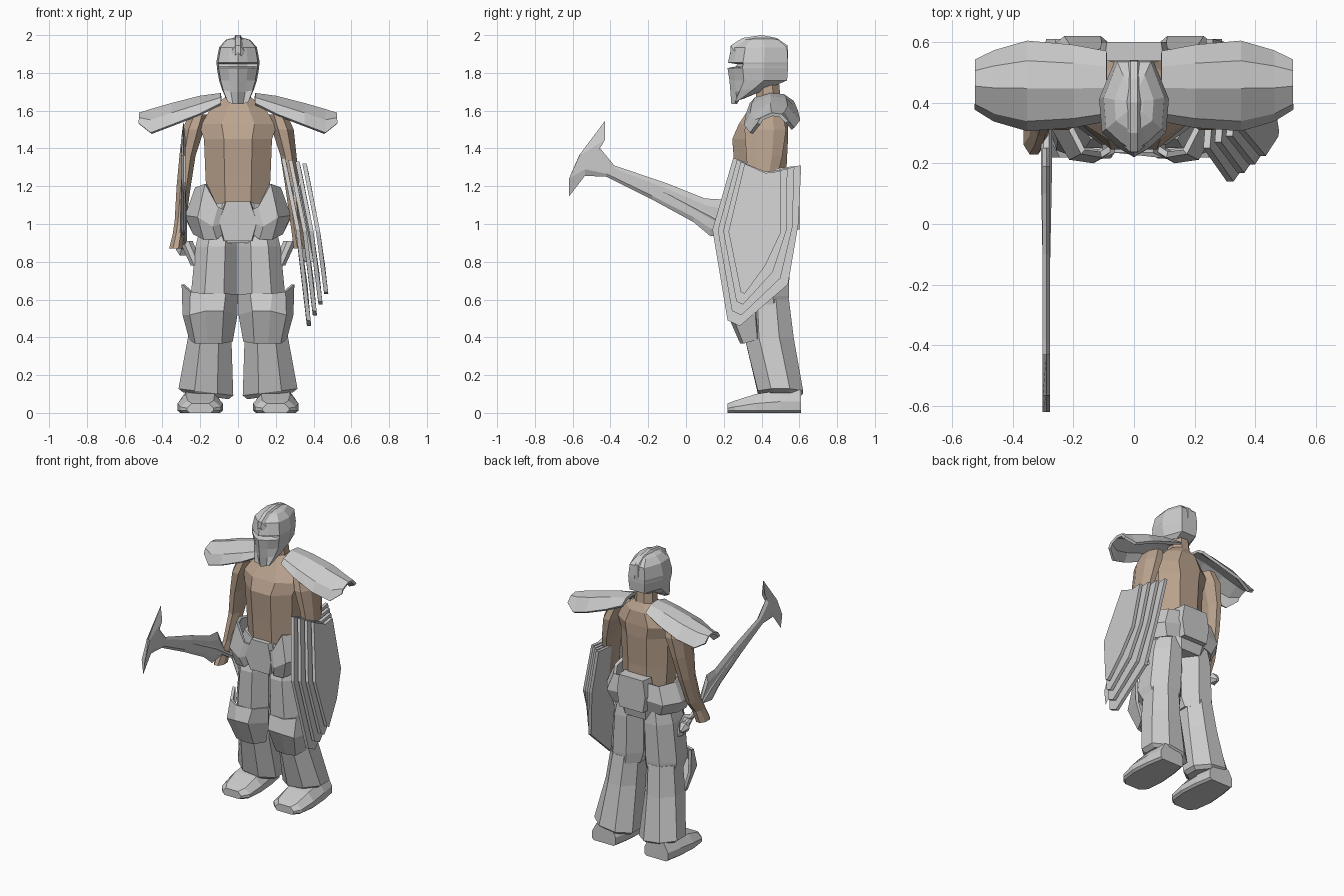
import bpy, bmesh, math

skin = bpy.data.materials.new("skin")
skin.diffuse_color = (0.50, 0.37, 0.275, 1)


def finish(name, bm, mirror=False, thick=0, mat=None):
    bmesh.ops.recalc_face_normals(bm, faces=bm.faces)
    me = bpy.data.meshes.new(name)
    bm.to_mesh(me)
    bm.free()
    ob = bpy.data.objects.new(name, me)
    bpy.context.collection.objects.link(ob)
    if mat:
        me.materials.append(mat)
    if thick:
        m = ob.modifiers.new("thickness", 'SOLIDIFY')
        m.thickness, m.offset = thick, 0
    if mirror:
        ob.modifiers.new("mirror", 'MIRROR')
    return ob


def grid(name, rows, closed=False, **kw):
    """Skin a list of equal-length point rows; closed rows become a capped loft."""
    bm = bmesh.new()
    v = [[bm.verts.new(p) for p in r] for r in rows]
    n = len(rows[0])
    for a, b in zip(v, v[1:]):
        for i in range(n if closed else n - 1):
            j = (i + 1) % n
            bm.faces.new((a[i], a[j], b[j], b[i]))
    if closed:
        bm.faces.new(v[0])
        bm.faces.new(v[-1])
    return finish(name, bm, **kw)


def octagon(x0, x1, y0, y1, z, tilt=0):
    """Flat-sided horizontal octagon filling the given extents."""
    pts = []
    for i in range(8):
        a = math.pi * (i + 0.5) / 4
        c, s = math.cos(a) / math.cos(math.pi / 8), math.sin(a) / math.cos(math.pi / 8)
        x = (x0 + x1) / 2 + c * (x1 - x0) / 2
        pts.append((x, (y0 + y1) / 2 + s * (y1 - y0) / 2, z + tilt * c))
    return pts


def tube(name, sections, **kw):
    return grid(name, [octagon(*s) for s in sections], closed=True, **kw)


def prism(name, *rings, **kw):
    return grid(name, rings, closed=True, **kw)


# Bare torso, neck and arms
tube("torso", [(-.16, .16, .27, .53, 1.05), (-.172, .172, .26, .53, 1.25), (-.18, .18, .245, .54, 1.45),
               (-.21, .21, .28, .54, 1.53), (-.13, .13, .34, .53, 1.62), (-.07, .07, .37, .50, 1.67),
               (-.06, .06, .37, .49, 1.78)], mat=skin)
tube("arm", [(.16, .26, .33, .51, 1.58), (.18, .295, .31, .53, 1.50), (.225, .31, .32, .51, 1.36),
             (.25, .325, .33, .47, 1.2), (.275, .335, .29, .41, 1.02), (.285, .345, .26, .36, .95),
             (.295, .365, .23, .34, .87)], mirror=True, mat=skin)


# Helmet: ridged front, eye slit, tapering chin
def helm(z, w, yf, yb, tilt=0, inset=0):
    ym = yf + (yb - yf) * .4
    half = [(0, yf + inset, z), (w * .45, yf + .03 + inset, z), (w * .92, yf + (yb - yf) * .25, z + tilt * .4),
            (w, ym + (yb - yf) * .2, z + tilt * .7), (w * .55, yb, z + tilt), (0, yb, z + tilt)]
    return half + [(-x, y, h) for x, y, h in half[-2:0:-1]]


grid("helmet", [helm(1.635, .06, .24, .31, .03), helm(1.70, .085, .235, .44, .02), helm(1.76, .10, .23, .535),
                helm(1.826, .112, .22, .54), helm(1.834, .112, .22, .54, 0, .045),
                helm(1.846, .113, .225, .54, 0, .045), helm(1.854, .115, .222, .54),
                helm(1.935, .10, .24, .535), helm(1.975, .065, .29, .49), helm(1.985, .03, .34, .45)], closed=True)
crest_line = [(.235, 1.90), (.237, 1.945), (.30, 1.985), (.40, 2.0), (.48, 1.985), (.538, 1.945), (.541, 1.85)]
grid("helmet_crest", [[(-.035, y + (.40 - y) * .12, z - .03), (-.012, y, z), (.012, y, z), (.035, y + (.40 - y) * .12, z - .03)]
                      for y, z in crest_line], closed=True)

# Shoulder plates: arched section swept outward
arch = [(-1, -1), (-.78, -.45), (-.05, 0), (.55, -.12), (1, -.8)]
grid("shoulder_plate", [[(x, yc + f * d, top + g * drop) for f, g in arch]
                        for x, top, yc, d, drop in [(.09, 1.685, .455, .11, .05), (.20, 1.67, .455, .13, .09),
                                                    (.35, 1.632, .456, .142, .11), (.46, 1.60, .456, .11, .12),
                                                    (.523, 1.58, .46, .075, .05)]], mirror=True, thick=.018)

# Hips: core, front and back buckles, wrap-around guards
tube("hip_core", [(-.18, .18, .27, .55, .90), (-.22, .22, .25, .57, 1.0), (-.20, .20, .27, .55, 1.11)])
hexa = [(-.11, 1.01), (-.07, 1.12), (.07, 1.12), (.11, 1.01), (.08, .91), (-.08, .91)]
prism("front_buckle", [(x * .9, .215 + .02 * abs(z - 1.02) / .1, z) for x, z in hexa], [(x, .29, z) for x, z in hexa])
back = [(-.12, 1.08), (-.10, 1.19), (.10, 1.19), (.12, 1.08), (.10, .97), (-.10, .97)]
prism("back_buckle", [(x, .52, z) for x, z in back], [(x * .9, .60, z) for x, z in back])
guard = [(.08, .24, .96, 1.07), (.13, .21, .92, 1.09), (.20, .22, .92, 1.21), (.26, .33, .95, 1.19),
         (.265, .45, .96, 1.16), (.20, .55, .96, 1.15), (.10, .57, .98, 1.16)]
grid("hip_guard", [[(x * .88, .4 + (y - .4) * .86, lo), (x * 1.04, y, lo + (hi - lo) * .4),
                    (x * .84, .4 + (y - .4) * .9, hi)] for x, y, lo, hi in guard], mirror=True, thick=.02)

# Side spikes on the thighs
prism("thigh_spike", octagon(.19, .25, .33, .43, .78), octagon(.24, .31, .34, .39, .91), mirror=True)

# Legs: thigh, knee guard, trailing shin plate, foot
tube("thigh", [(.003, .20, .28, .54, .98), (.003, .225, .25, .55, .88), (.003, .25, .25, .545, .62),
               (.02, .24, .30, .54, .55)], mirror=True)
tube("shin", [(.03, .24, .31, .545, .60), (.035, .265, .31, .57, .40), (.025, .315, .38, .62, .11, .018),
              (.05, .29, .40, .60, .09, .018)], mirror=True)
knee_rows = [[(.008, .33, .63), (.07, .255, .63), (.18, .245, .63), (.245, .28, .64), (.29, .37, .68)],
             [(.01, .35, .52), (.08, .225, .54), (.17, .22, .54), (.25, .25, .52), (.285, .37, .52)],
             [(.035, .35, .38), (.09, .30, .37), (.16, .295, .37), (.22, .31, .37), (.25, .38, .39)]]
grid("knee_guard", knee_rows, mirror=True, thick=.018)
tube("ankle", [(.11, .27, .42, .58, .05), (.11, .27, .42, .58, .16)], mirror=True)
foot = []
for y, x0, x1, top in [(.22, .13, .27, .05), (.26, .09, .305, .065), (.37, .08, .32, .10), (.50, .09, .31, .12), (.61, .11, .29, .12)]:
    w = (x1 - x0) * .18
    foot.append([(x0, y, .012), (x0 + .015, y, 0), (x1 - .015, y, 0), (x1, y, .012),
                 (x1, y, top * .5), (x1 - w, y, top), (x0 + w, y, top), (x0, y, top * .5)])
grid("foot", foot, closed=True, mirror=True)

# Layered shield: bowed kite plates shrinking outward, leaning out toward the bottom
outer = [(.25, 1.35), (.14, .97), (.22, .49), (.285, .46), (.54, .68), (.595, 1.0), (.61, 1.31), (.43, 1.29)]
inner = [(.31, 1.32), (.225, .96), (.29, .64), (.31, .63), (.42, .78), (.50, .95), (.50, 1.28), (.42, 1.27)]
for k in range(4):
    t = k / 3
    kite = [(a + (c - a) * t, b + (d - b) * t) for (a, b), (c, d) in zip(outer, inner)]
    face = [(.235 + .105 * t + .24 * (1.34 - z) - .1 * (1.34 - z) ** 2, y, z) for y, z in kite]
    prism("shield_plate", [(x + .018, y, z) for x, y, z in face], [(x - .004, y, z) for x, y, z in face])
prism("shield_core", octagon(.26, .35, .32, .46, 1.2), octagon(.35, .42, .30, .42, .80))

# Weapon: flared blade with thin edges along a raised shaft, held in the right hand
blade = [(-.43, 1.545), (-.47, 1.42), (-.38, 1.31), (-.1, 1.215), (.10, 1.135), (.19, 1.13), (.25, .99),
         (.24, .95), (.13, .935), (.04, 1.01), (-.18, 1.13), (-.42, 1.25), (-.535, 1.255), (-.62, 1.145), (-.565, 1.365)]


def blade_ring(x, k):
    ring = []
    for y, z in blade:
        mid = 1.28 - .46 * (y + .4)
        ring.append((x, y, mid + (z - mid) * k))
    return ring


prism("weapon_blade", blade_ring(-.301, .6), blade_ring(-.289, 1), blade_ring(-.277, .6))


def rod(name, sections):
    grid(name, [[(-.289 + r * math.cos(i * math.pi / 3), y + r * .42 * math.sin(i * math.pi / 3),
                  z + r * .9 * math.sin(i * math.pi / 3)) for i in range(6)] for y, z, r in sections], closed=True)


rod("weapon_shaft", [(-.40, 1.285, .006), (-.1, 1.16, .013), (.15, 1.03, .018), (.30, .93, .018), (.42, .87, .018)])
rod("weapon_pommel", [(.40, .88, .018), (.43, .865, .04), (.47, .845, .012)])
